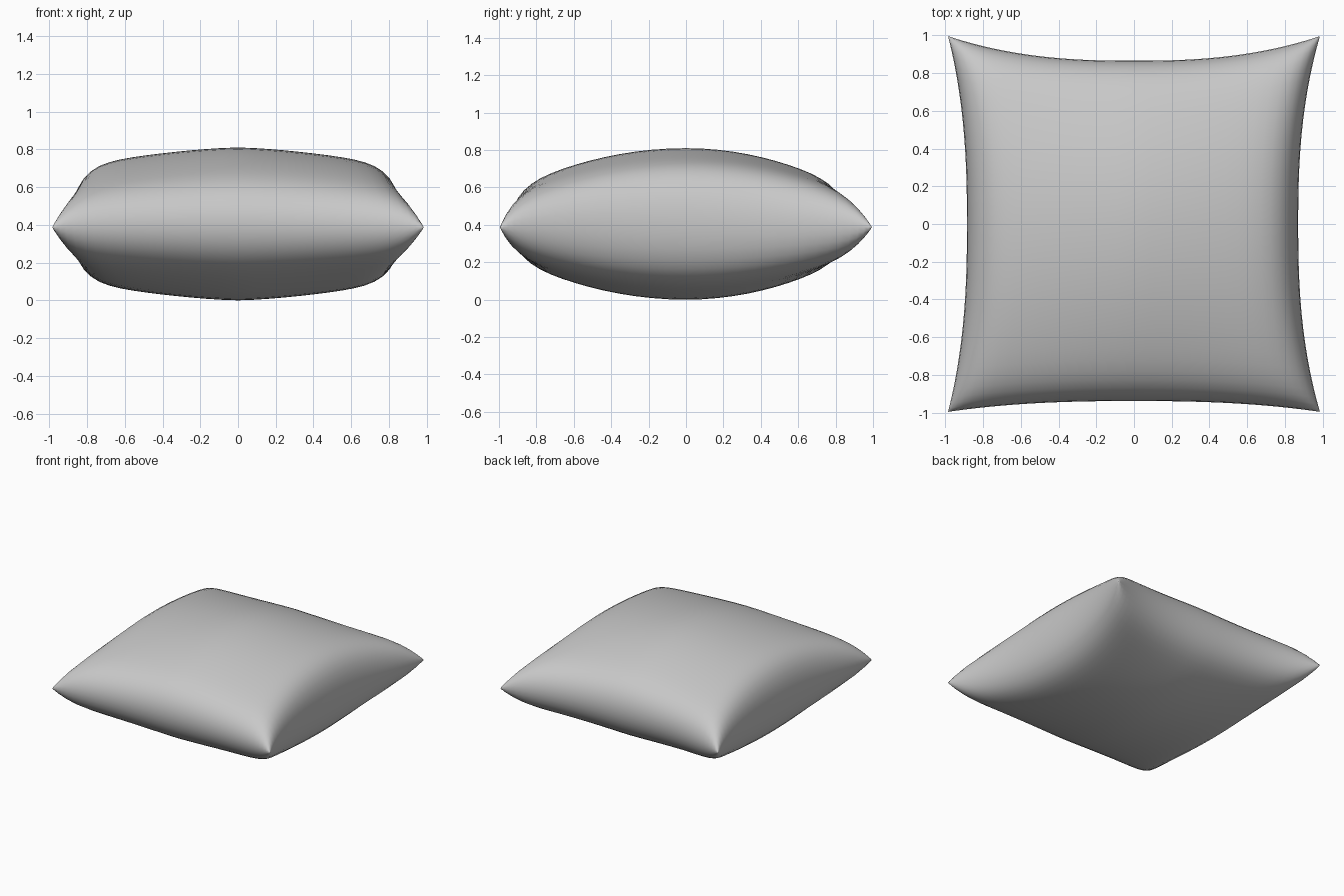
import bpy, bmesh, math

old = bpy.data.objects.get("Cube")
if old:
    bpy.data.objects.remove(old, do_unlink=True)

N = 32             # grid cells per side
HALF = 0.405       # half thickness


def plump(s, sag, power, edge):
    """Relative thickness from the middle (s = 0) to the seam (s = 1)."""
    s = min(abs(s), 1)
    return math.sqrt(max(0, 1 - s ** edge)) * (1 - sag * s ** power)


def height(u, v):
    return HALF * plump(u, 0.25, 1.5, 11) * plump(v, 0.55, 2, 15)


def place(u, v):
    """Seam edges bow inwards between the drawn-out corners."""
    wide = 0.87 if u > 0 else 0.885
    deep = 0.865 if v > 0 else 0.938
    x = u * (wide + (0.985 - wide) * abs(v) ** 2.5)
    y = v * (deep + (0.995 - deep) * abs(u) ** 2.5)
    return x, y


# Cushion: two bulging sheets sharing a seam that dips at the corners
bm = bmesh.new()
steps = [math.sin(math.pi / 2 * (2 * i / N - 1)) for i in range(N + 1)]
for side in (1, -1):
    rows = []
    for v in steps:
        row = []
        for u in steps:
            x, y = place(u, v)
            seam = HALF - 0.018 * (u * v) ** 2
            row.append(bm.verts.new((x, y, seam + side * height(u, v))))
        rows.append(row)
    for j in range(N):
        for i in range(N):
            quad = [rows[j][i], rows[j][i + 1], rows[j + 1][i + 1], rows[j + 1][i]]
            bm.faces.new(quad[::side])
bmesh.ops.remove_doubles(bm, verts=bm.verts, dist=1e-5)
bmesh.ops.recalc_face_normals(bm, faces=bm.faces)
for face in bm.faces:
    face.smooth = True

mesh = bpy.data.meshes.new("cushion")
bm.to_mesh(mesh)
bm.free()
cushion = bpy.data.objects.new("cushion", mesh)
bpy.context.collection.objects.link(cushion)

# Plain grey fabric
grey = bpy.data.materials.new("grey_fabric")
grey.use_nodes = True
colour = (0.58, 0.58, 0.58, 1)
grey.diffuse_color = colour
grey.node_tree.nodes["Principled BSDF"].inputs["Base Color"].default_value = colour
mesh.materials.append(grey)
